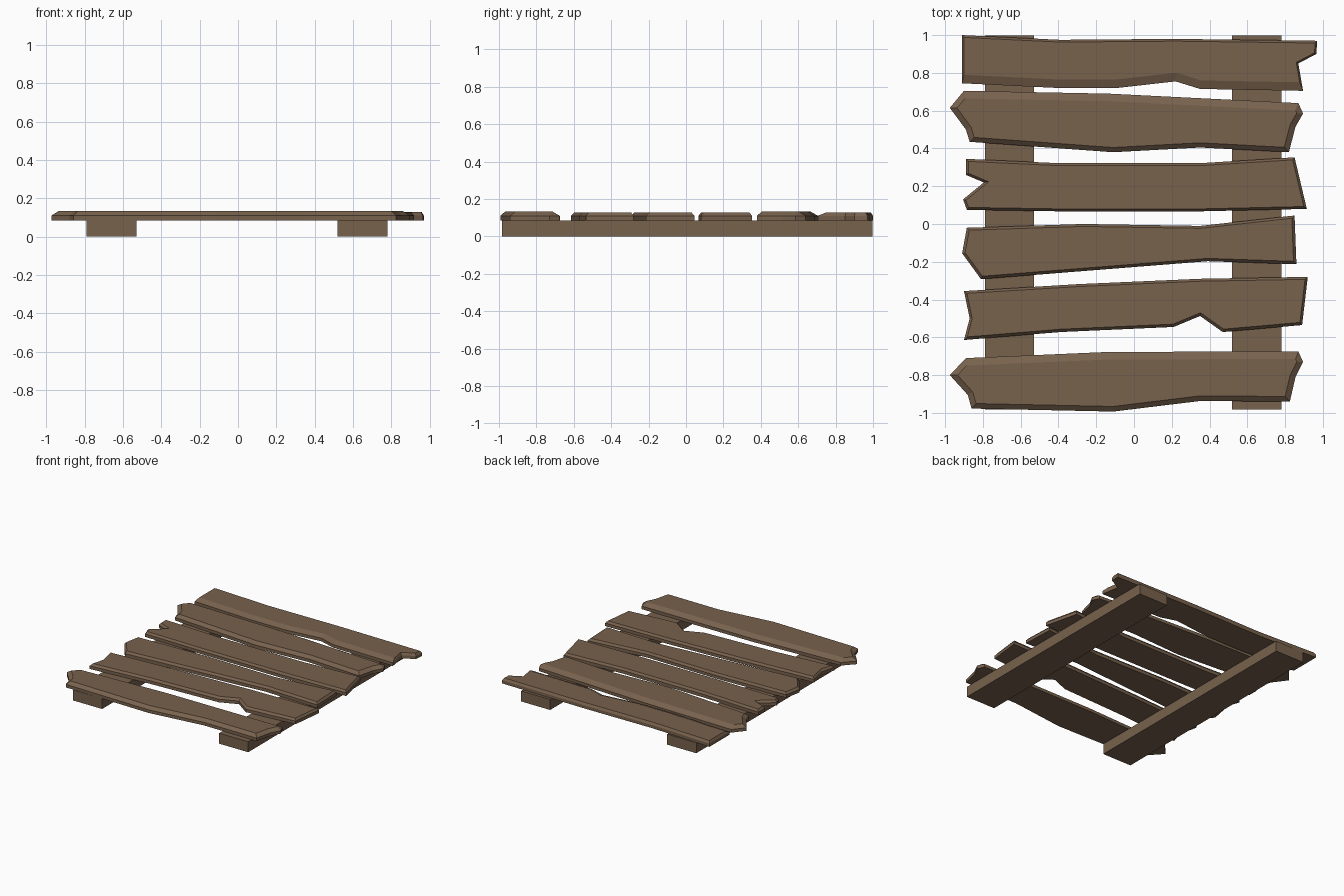
import bpy, bmesh
from mathutils import Vector

if "Cube" in bpy.data.objects:
    bpy.data.objects.remove(bpy.data.objects["Cube"])

wood = bpy.data.materials.new("weathered brown wood")
wood.diffuse_color = (0.188, 0.122, 0.075, 1)
wood.use_nodes = True
wood.node_tree.nodes["Principled BSDF"].inputs["Base Color"].default_value = wood.diffuse_color


def make_object(name, bm):
    bmesh.ops.recalc_face_normals(bm, faces=bm.faces)
    mesh = bpy.data.meshes.new(name)
    bm.to_mesh(mesh)
    bm.free()
    mesh.materials.append(wood)
    ob = bpy.data.objects.new(name, mesh)
    bpy.context.collection.objects.link(ob)


def inset(pts, back, front, end):
    """Offset a clockwise outline inwards, with its own distance per side."""
    lines = []
    for i, p in enumerate(pts):
        d = pts[(i + 1) % len(pts)] - p
        n = Vector((-d.y, d.x)).normalized()
        dist = end
        if d.length > 0.12 and abs(n.y) > 0.7:
            dist = back if n.y > 0 else front
        lines.append((n, n.dot(p) - dist))
    out = []
    for i, p in enumerate(pts):
        (a, c), (b, e) = lines[i - 1], lines[i]
        det = a.x * b.y - a.y * b.x
        if abs(det) < 0.02:
            out.append(p + b * (e - b.dot(p)))
        else:
            out.append(Vector(((c * b.y - e * a.y) / det, (a.x * e - b.x * c) / det)))
    return out


def plank(name, outline, top, back, front, end):
    pts = [Vector(p) for p in outline]
    bm = bmesh.new()
    rings = []
    for ring, z in ((pts, 0.085), (pts, 0.11), (inset(pts, back, front, end), top)):
        rings.append([bm.verts.new((p.x, p.y, z)) for p in ring])
    bm.faces.new(rings[0])
    bm.faces.new(rings[2])
    n = len(pts)
    for lo, hi in zip(rings, rings[1:]):
        for i in range(n):
            j = (i + 1) % n
            bm.faces.new((lo[i], lo[j], hi[j], hi[i]))
    make_object(name, bm)


# two support beams
for name, x in (("left_beam", -0.66), ("right_beam", 0.65)):
    bm = bmesh.new()
    bmesh.ops.create_cube(bm, size=1)
    for v in bm.verts:
        v.co = (x + v.co.x * 0.26, 0.007 + v.co.y * 1.98, 0.0425 + v.co.z * 0.085)
    make_object(name, bm)

# six worn planks, from back to front
plank("plank_1", [(-.91, 1), (-.39, .975), (.22, .98), (.97, .97), (.965, .9), (.87, .85),
                  (.895, .705), (.35, .715), (.22, .755), (-.09, .72), (-.4, .72), (-.91, .745)],
      0.128, 0.012, 0.045, 0.01)
plank("plank_2", [(-.9, .705), (-.13, .69), (.87, .64), (.895, .585), (.855, .515), (.82, .38),
                  (.35, .405), (-.11, .38), (-.87, .435), (-.89, .5), (-.975, .615)],
      0.133, 0.04, 0.025, 0.03)
plank("plank_3", [(-.89, .345), (-.4, .322), (.35, .322), (.85, .353), (.915, .08), (.35, .067),
                  (-.39, .067), (-.885, .075), (-.905, .13), (-.795, .22), (-.89, .26)],
      0.127, 0.013, 0.013, 0.013)
plank("plank_4", [(-.885, -.02), (-.27, 0), (.35, -.01), (.85, .045), (.86, -.213),
                  (.39, -.197), (-.81, -.292), (-.91, -.155)],
      0.127, 0.013, 0.015, 0.015)
plank("plank_5", [(-.9, -.355), (-.29, -.318), (.35, -.29), (.92, -.28), (.89, -.535), (.47, -.572),
                  (.35, -.487), (.21, -.545), (-.39, -.572), (-.9, -.614), (-.87, -.5)],
      0.127, 0.013, 0.015, 0.013)
plank("plank_6", [(-.89, -.71), (-.13, -.677), (.87, -.675), (.895, -.73), (.855, -.81), (.825, -.94),
                  (.35, -.937), (-.11, -.993), (-.86, -.977), (-.88, -.905), (-.975, -.8)],
      0.133, 0.04, 0.027, 0.03)
